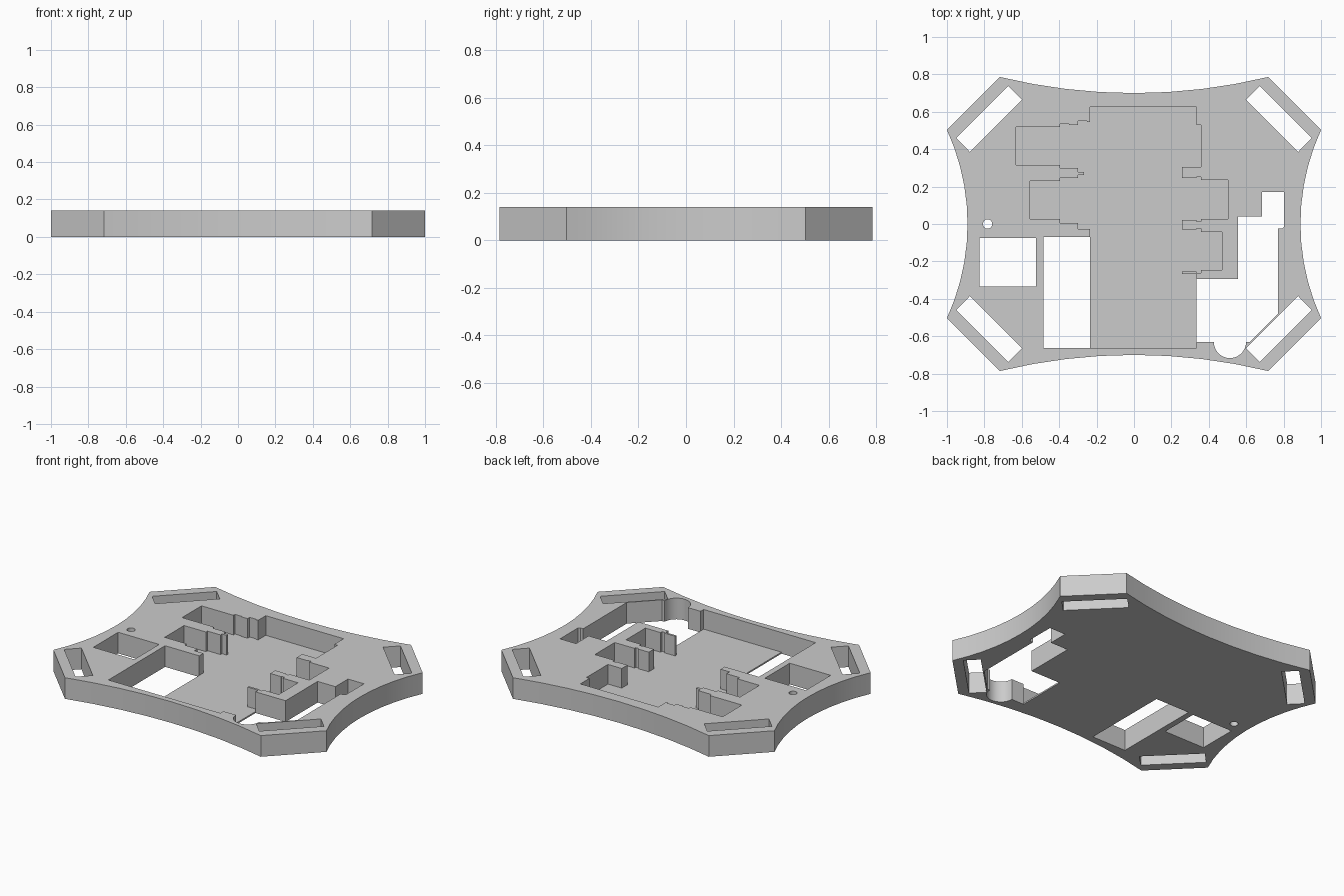
import bpy, bmesh, math

HEIGHT = 0.14   # plate thickness
FLOOR = 0.01    # thin floor left under the pocket

default = bpy.data.objects.get("Cube")
if default:
    bpy.data.objects.remove(default, do_unlink=True)


def prism(name, outline, bottom, top):
    """Extrude a flat outline into a closed solid."""
    bm = bmesh.new()
    base = bm.faces.new([bm.verts.new((x, y, bottom)) for x, y in outline])
    moved = bmesh.ops.extrude_face_region(bm, geom=[base])["geom"]
    corners = [v for v in moved if isinstance(v, bmesh.types.BMVert)]
    bmesh.ops.translate(bm, verts=corners, vec=(0, 0, top - bottom))
    bmesh.ops.recalc_face_normals(bm, faces=bm.faces)
    mesh = bpy.data.meshes.new(name)
    bm.to_mesh(mesh)
    bm.free()
    obj = bpy.data.objects.new(name, mesh)
    bpy.context.collection.objects.link(obj)
    return obj


def arc(centre, radius, start, end, segments):
    """Points along a circular arc, angles in degrees."""
    points = []
    for i in range(segments + 1):
        a = math.radians(start + (end - start) * i / segments)
        points.append((centre[0] + radius * math.cos(a),
                       centre[1] + radius * math.sin(a)))
    return points


def scoop(half_width, edge, middle, segments):
    """Shallow inward arc from -half_width to +half_width."""
    sag = edge - middle
    radius = (half_width ** 2 + sag ** 2) / (2 * sag)
    spread = math.degrees(math.asin(half_width / radius))
    return arc((0, middle + radius), radius, -90 - spread, -90 + spread, segments)


def rectangle(x0, x1, y0, y1):
    return [(x0, y0), (x1, y0), (x1, y1), (x0, y1)]


def staircase(x, y, moves):
    """Right-angled outline: moves alternate between a new x and a new y."""
    points = [(x, y)]
    for i, value in enumerate(moves):
        if i % 2 == 0:
            x = value
        else:
            y = value
        points.append((x, y))
    return points


# Plate outline: four chamfered corners joined by shallow scooped sides
long_side = scoop(0.717, 0.786, 0.70, 8)
short_side = scoop(0.503, 1.0, 0.89, 10)
outline = long_side + [(y, -x) for x, y in short_side]
outline += [(-x, -y) for x, y in outline]
plate = prism("frame_plate", outline, 0, HEIGHT)

# Stepped pocket for the inner parts, with bays and clip teeth on both sides
right_edge = [0.335, 0.53, 0.358, 0.305, 0.257, 0.246, 0.335, 0.251, 0.358,
              0.235, 0.503, 0.027, 0.358, 0.014, 0.335, 0.022, 0.257, -0.03,
              0.335, -0.025, 0.358, -0.043, 0.47, -0.246, 0.358, -0.262,
              0.335, -0.253, 0.257, -0.267, 0.335, -0.295, 0.37, -0.631,
              0.335, -0.663]
left_edge = [-0.3, -0.07, -0.235, -0.027, -0.3, 0.005, -0.396, 0.027,
             -0.556, 0.23, -0.396, 0.246, -0.3, 0.262, -0.267, 0.278,
             -0.3, 0.299, -0.396, 0.316, -0.631, 0.519, -0.396, 0.535,
             -0.348, 0.529, -0.3, 0.551, -0.251, 0.545, -0.235]
pocket = staircase(-0.235, 0.626, right_edge + left_edge)
cutters = [prism("pocket_cutter", pocket, FLOOR, HEIGHT + 0.1)]

# Openings that go right through the plate
side_opening = [(0.335, -0.295), (0.555, -0.295), (0.555, 0.04), (0.685, 0.04),
                (0.685, 0.172), (0.802, 0.172), (0.802, -0.015), (0.79, -0.025),
                (0.77, -0.025), (0.77, -0.48), (0.619, -0.631)]
side_opening += arc((0.513, -0.631), 0.086, 0, -180, 16) + [(0.335, -0.631)]
openings = {
    "side_opening": side_opening,
    "long_opening": rectangle(-0.485, -0.235, -0.663, -0.07),
    "square_opening": rectangle(-0.825, -0.525, -0.335, -0.075),
    "round_hole": arc((-0.783, 0), 0.025, 0, 345, 23),
}

# Diagonal strap slots, mirrored to all four corners
slot = [(0.598, 0.664), (0.673, 0.738), (0.951, 0.46), (0.877, 0.385)]
for sx in (1, -1):
    for sy in (1, -1):
        openings[f"strap_slot_{sx}_{sy}"] = [(sx * x, sy * y) for x, y in slot]

for name, shape in openings.items():
    cutters.append(prism(name + "_cutter", shape, -0.1, HEIGHT + 0.2))

# Cut everything out of the plate
bpy.ops.object.select_all(action="DESELECT")
plate.select_set(True)
bpy.context.view_layer.objects.active = plate
for cutter in cutters:
    cutter.hide_render = True
    cut = plate.modifiers.new(cutter.name, "BOOLEAN")
    cut.operation = "DIFFERENCE"
    cut.solver = "EXACT"
    cut.object = cutter
    bpy.ops.object.modifier_apply(modifier=cut.name)
    bpy.data.objects.remove(cutter, do_unlink=True)

# Single grey colour
grey = bpy.data.materials.new("plain_grey")
grey.use_nodes = True
colour = (0.6, 0.6, 0.6, 1)
grey.diffuse_color = colour
grey.node_tree.nodes["Principled BSDF"].inputs["Base Color"].default_value = colour
plate.data.materials.clear()
plate.data.materials.append(grey)
bpy.ops.object.shade_smooth_by_angle(angle=math.radians(25))
